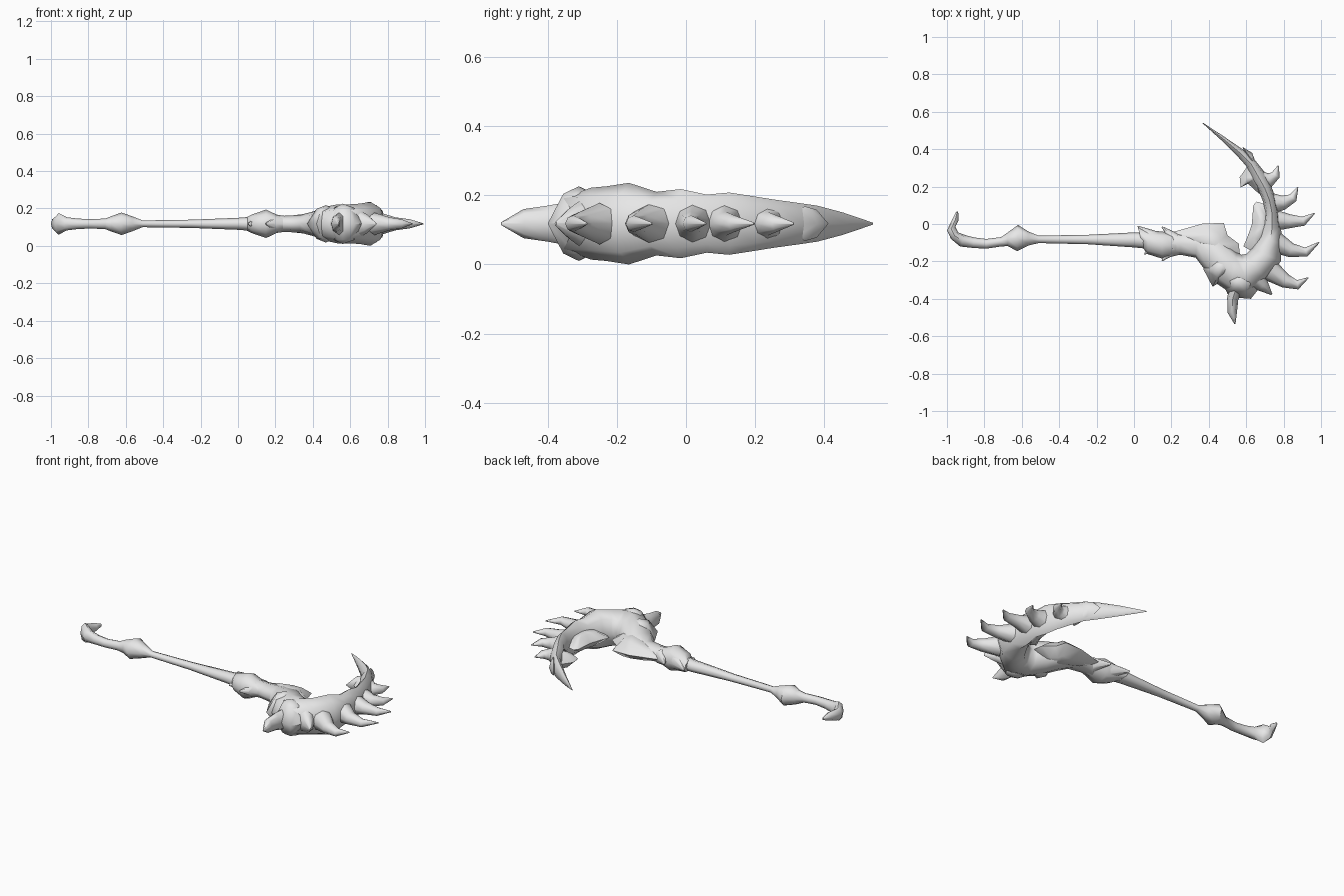
import bpy, bmesh, math
from mathutils import Vector

ZC = 0.118  # height of the weapon's middle plane
bone = bpy.data.materials.new("pale_grey")
bone.diffuse_color = (0.8, 0.8, 0.8, 1)


def finish(name, bm, angle=60):
    bmesh.ops.recalc_face_normals(bm, faces=bm.faces)
    me = bpy.data.meshes.new(name)
    bm.to_mesh(me)
    bm.free()
    me.materials.append(bone)
    ob = bpy.data.objects.new(name, me)
    bpy.context.collection.objects.link(ob)
    bpy.ops.object.select_all(action='DESELECT')
    ob.select_set(True)
    bpy.context.view_layer.objects.active = ob
    bpy.ops.object.shade_smooth_by_angle(angle=math.radians(angle))


def loft(name, stations, sides=8):
    """Skin over oval rings; each ring is (inner x, y, outer x, y, half height)."""
    bm = bmesh.new()
    rings = []
    for ax, ay, bx, by, h in stations:
        a, b = Vector((ax, ay, ZC)), Vector((bx, by, ZC))
        mid, half = (a + b) / 2, (a - b) / 2
        rings.append([bm.verts.new(mid + half * math.cos(t) + Vector((0, 0, h * math.sin(t))))
                      for t in (i * math.tau / sides for i in range(sides))])
    for r, s in zip(rings, rings[1:]):
        for i in range(sides):
            j = (i + 1) % sides
            bm.faces.new((r[i], r[j], s[j], s[i]))
    bm.faces.new(rings[0])
    bm.faces.new(rings[-1])
    finish(name, bm)


def horn(name, path, widths, heights, sides=8):
    """Curved spike along a path of (x, y) points."""
    pts = [Vector(p) for p in path]
    st = []
    for i, p in enumerate(pts):
        d = (pts[min(i + 1, len(pts) - 1)] - pts[max(i - 1, 0)]).normalized()
        n = Vector((-d.y, d.x)) * widths[i]
        st.append((*(p + n), *(p - n), heights[i]))
    loft(name, st, sides)


def blade(name, outline, focus, h, k=0.5):
    """Sharp-edged plate, thickening toward a raised middle on both sides."""
    bm = bmesh.new()
    f = Vector(focus)
    rim = [bm.verts.new((x, y, ZC)) for x, y in outline]
    for s in (1, -1):
        top = [bm.verts.new((*(f + (Vector(p) - f) * k), ZC + s * h * 0.8)) for p in outline]
        c = bm.verts.new((*f, ZC + s * h))
        for i in range(len(rim)):
            j = (i + 1) % len(rim)
            bm.faces.new((rim[i], rim[j], top[j], top[i]))
            bm.faces.new((top[i], top[j], c))
    finish(name, bm)


# Handle with curled pommel and swollen knot
loft("handle", [
    (-.94, .066, -.95, .066, .008), (-.938, .02, -.972, .025, .025),
    (-.955, -.015, -1.0, -.035, .035), (-.94, -.045, -.978, -.08, .058),
    (-.90, -.06, -.93, -.12, .035), (-.855, -.072, -.86, -.128, .028),
    (-.79, -.08, -.79, -.132, .025), (-.71, -.07, -.71, -.12, .028),
    (-.675, -.045, -.675, -.118, .042), (-.62, -.005, -.625, -.145, .06),
    (-.565, -.04, -.565, -.115, .04), (-.51, -.062, -.51, -.102, .018),
    (-.25, -.058, -.25, -.108, .022), (0, -.045, 0, -.125, .032), (.1, -.05, .1, -.135, .04)])

# Collar between handle and head, with pointed lips
loft("collar", [
    (.02, -.015, .05, -.13, .03), (.08, -.035, .07, -.16, .05),
    (.15, -.04, .15, -.185, .076), (.21, -.05, .2, -.175, .05), (.27, -.06, .26, -.16, .035)])
for nm, tip, base in (("upper", (.02, -.012), (.11, -.07)), ("middle", (.15, -.015), (.22, -.08)),
                      ("lower", (.055, -.162), (.12, -.11)), ("rear", (.15, -.197), (.21, -.13))):
    horn("collar_point_" + nm, [base, tip], [.035, .003], [.045, .006])

# Head sweeping round into the crescent
loft("head_crescent", [
    (.15, -.05, .15, -.16, .055), (.25, -.05, .25, -.165, .043), (.34, -.035, .33, -.18, .048),
    (.43, -.05, .375, -.24, .066), (.50, -.10, .43, -.31, .09), (.55, -.15, .51, -.365, .104),
    (.575, -.165, .61, -.385, .104), (.60, -.16, .705, -.30, .108), (.63, -.13, .785, -.20, .118),
    (.67, -.06, .79, -.11, .092), (.69, 0, .787, -.03, .1), (.70, .06, .775, .06, .084),
    (.69, .12, .76, .13, .09), (.665, .18, .735, .20, .08), (.63, .23, .70, .275, .07),
    (.60, .31, .648, .34, .06), (.555, .36, .58, .40, .052), (.47, .445, .485, .465, .032),
    (.366, .539, .37, .541, .003)])

# Thin cutting edges inside the hook
blade("throat_blade", [(.2, -.045), (.37, .003), (.48, .005), (.5, -.06), (.56, -.105),
                       (.567, -.17), (.5, -.24), (.34, -.13)], (.43, -.11), .06)
blade("inner_blade", [(.585, -.12), (.61, -.06), (.63, 0), (.638, .1), (.655, .12),
                      (.72, .1), (.72, -.05), (.66, -.16)], (.69, -.02), .05)
blade("upper_blade", [(.57, .195), (.565, .25), (.60, .30), (.61, .35), (.655, .33),
                      (.69, .24), (.67, .16), (.61, .215)], (.645, .25), .05)
blade("upper_fang", [(.58, .412), (.632, .38), (.665, .29), (.61, .33)], (.63, .345), .05)

# Overlapping shell plates on the rear of the head
blade("shell_side", [(.37, -.24), (.42, -.335), (.48, -.30), (.56, -.25), (.5, -.15), (.42, -.17)],
      (.47, -.235), .1)
blade("shell_rear", [(.47, -.30), (.5, -.375), (.56, -.395), (.625, -.4), (.68, -.33), (.64, -.24),
                     (.54, -.22)], (.56, -.31), .108)
horn("shell_point", [(.63, -.28), (.69, -.33), (.737, -.377)], [.065, .035, .004], [.085, .05, .006])
horn("rear_spike", [(.55, -.33), (.528, -.40), (.525, -.47), (.54, -.535)],
     [.04, .03, .026, .003], [.065, .052, .042, .004])

# Row of curved claws along the outer edge
claws = [((.67, .235), (.725, .235), (.757, .262), (.772, .312)),
         ((.735, .11), (.80, .115), (.85, .14), (.876, .197)),
         ((.75, .02), (.83, .015), (.905, .015), (.965, .057)),
         ((.76, -.10), (.84, -.14), (.92, -.15), (.99, -.098)),
         ((.73, -.25), (.81, -.305), (.875, -.325), (.932, -.287))]
for i, path in enumerate(claws):
    horn(f"claw_{i + 1}", path, [.058, .038, .025, .003], [.06, .035, .024, .003])
